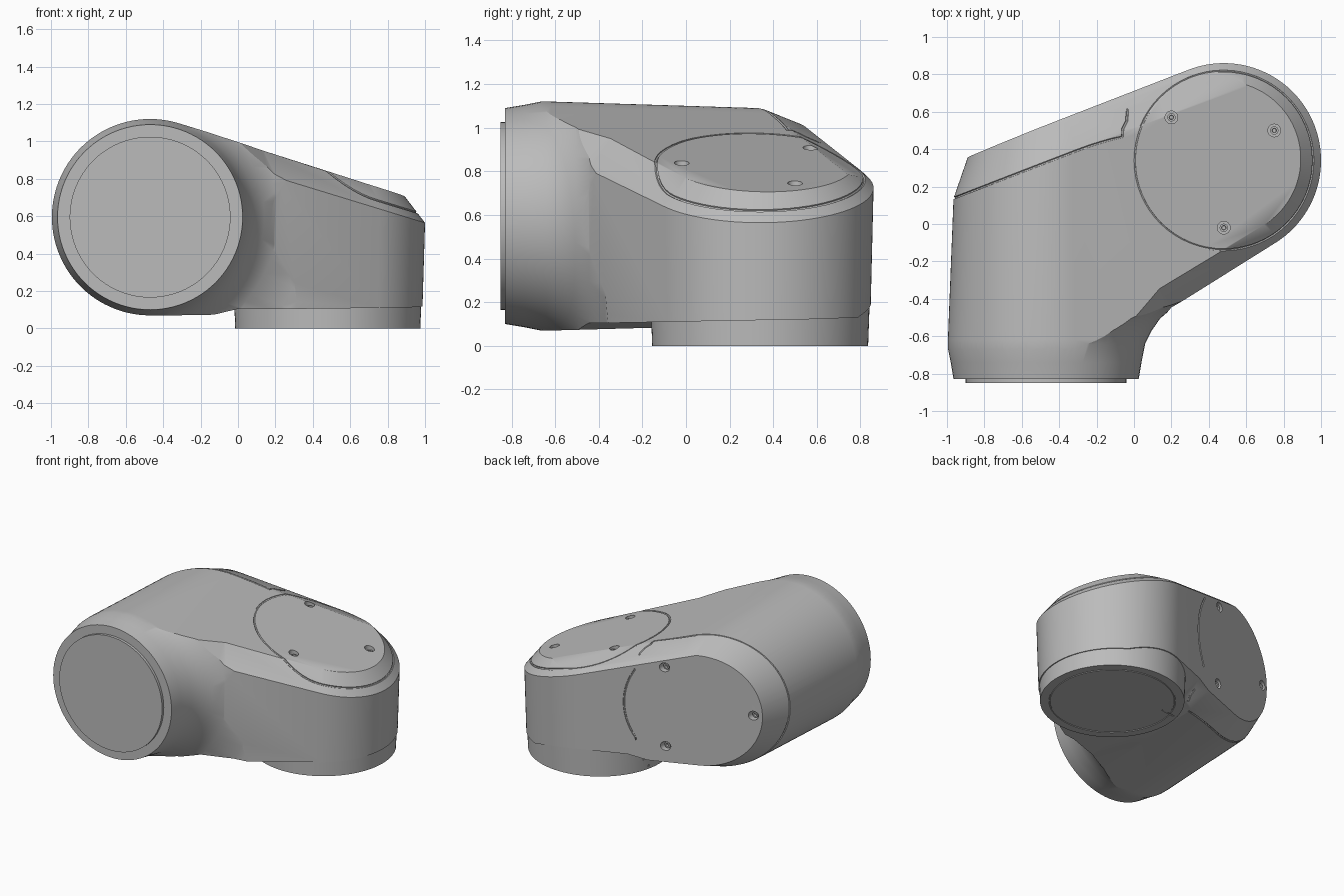
import bpy, bmesh
from math import sin, cos, tan, radians, pi
from mathutils import Vector, Matrix
from mathutils.bvhtree import BVHTree

if "Cube" in bpy.data.objects:
    bpy.data.objects.remove(bpy.data.objects["Cube"])

grey = bpy.data.materials.new("light_grey")
grey.use_nodes = True
grey.diffuse_color = (0.5, 0.5, 0.5, 1)
grey.node_tree.nodes["Principled BSDF"].inputs["Base Color"].default_value = (0.5, 0.5, 0.5, 1)

AX, AZ, AR = -0.47, 0.595, 0.525      # horizontal joint, axis along y
BX, BY, BR = 0.48, 0.34, 0.52         # vertical joint, axis along z
TOP, BACK, WALL = radians(17), radians(21.2), radians(32)


def top_z(x):
    return AZ + AR * cos(TOP) - (x - AX - AR * sin(TOP)) * tan(TOP)


def back_y(x):
    return BY + BR * cos(BACK) + (x - BX + BR * sin(BACK)) * tan(BACK)


def finish(name, bm):
    bmesh.ops.recalc_face_normals(bm, faces=bm.faces)
    me = bpy.data.meshes.new(name)
    bm.to_mesh(me)
    bm.free()
    me.materials.append(grey)
    ob = bpy.data.objects.new(name, me)
    bpy.context.scene.collection.objects.link(ob)
    return ob


def loft(name, rings):
    bm = bmesh.new()
    loops = [[bm.verts.new(p) for p in ring] for ring in rings]
    n = len(loops[0])
    for a, b in zip(loops, loops[1:]):
        for i in range(n):
            bm.faces.new((a[i], a[(i + 1) % n], b[(i + 1) % n], b[i]))
    bm.faces.new(loops[0])
    bm.faces.new(loops[-1])
    return finish(name, bm)


def turned(name, profile, along_y, cx, cy, n=96):
    """Solid of revolution; profile holds (radius, position along the axis)."""
    rings = []
    for r, h in profile:
        uv = [(cx + r * cos(2 * pi * i / n), cy + r * sin(2 * pi * i / n)) for i in range(n)]
        rings.append([(u, h, v) if along_y else (u, v, h) for u, v in uv])
    return loft(name, rings)


def boolean(ob, cutter, op):
    cutter.hide_render = True
    mod = ob.modifiers.new(op, 'BOOLEAN')
    mod.operation, mod.solver, mod.object = op, 'EXACT', cutter
    dg = bpy.context.evaluated_depsgraph_get()
    me = bpy.data.meshes.new_from_object(ob.evaluated_get(dg))
    ob.modifiers.clear()
    ob.data = me
    bpy.data.objects.remove(cutter)


def arc(cx, cy, r, a0, a1, n=64):
    return [(cx + r * cos(a0 + (a1 - a0) * i / n), cy + r * sin(a0 + (a1 - a0) * i / n))
            for i in range(n + 1)]


# Side outline of the housing, inset by d
def side_outline(d):
    pts = arc(AX, AZ, AR - d, pi / 2 - TOP, 1.5 * pi)
    x0, z0 = pts[0]
    return [(1.3, z0 - (1.3 - x0) * tan(TOP))] + pts + [
        (-0.13, AZ - AR + d), (0, 0.1 + d), (1.3, 0.1 + d)]


# Plan outline with the concave neck, inset by d
def plan_outline(d):
    pts = arc(BX, BY, BR - d, WALL - pi / 2, BACK + pi / 2)
    x0, y0 = pts[-1]
    neck = [(0.03, -1, 0), (0.03, -0.83, 0), (0.06, -0.7, 17), (0.11, -0.57, 35), (0.2, -0.449, 58)]
    return pts + [(-1.3, y0 - (x0 + 1.3) * tan(BACK)), (-1.3, -1)] + [
        (x - d * cos(radians(a)), y + d * sin(radians(a))) for x, y, a in neck]


# Housing: side shape crossed with plan shape, both with chamfered caps
body = loft("elbow_housing", [
    [(x, -1, z) for x, z in side_outline(0)],
    [(x, -0.62, z) for x, z in side_outline(0)],
    [(x, back_y(x) - 0.2, z) for x, z in side_outline(0.03)],
    [(x, back_y(x), z) for x, z in side_outline(0.11)]])
plan = loft("plan_helper", [
    [(x, y, -0.1) for x, y in plan_outline(0.02)],
    [(x, y, top_z(x) - 0.13) for x, y in plan_outline(0)],
    [(x, y, top_z(x)) for x, y in plan_outline(0.13)]])
boolean(body, plan, 'INTERSECT')

# Flared neck that blends the front flange into the side wall
flare = turned("flare_helper", [
    (0.495, -0.83), (0.51, -0.74), (0.53, -0.64), (0.565, -0.57), (0.61, -0.505),
    (0.68, -0.445), (0.85, -0.37), (2.5, -0.1), (2.5, 2)], True, AX, AZ)
boolean(body, flare, 'INTERSECT')

# Round foot
foot = turned("foot_helper", [(0.495, 0), (0.513, 0.5)], False, BX, BY)
boolean(body, foot, 'UNION')

surface = BVHTree.FromObject(body, bpy.context.evaluated_depsgraph_get())


def hit(origin, direction):
    return surface.ray_cast(Vector(origin), Vector(direction))[0]


def groove(points, width=0.007):
    """Thin seam cut along a closed path lying on the surface."""
    points = [p for p in points if p]
    cu = bpy.data.curves.new("seam_path", 'CURVE')
    cu.dimensions, cu.bevel_depth, cu.bevel_resolution = '3D', width, 1
    sp = cu.splines.new('POLY')
    sp.points.add(len(points) - 1)
    for p, co in zip(sp.points, points):
        p.co = (*co, 1)
    sp.use_cyclic_u = True
    path = bpy.data.objects.new("seam_path", cu)
    bpy.context.scene.collection.objects.link(path)
    dg = bpy.context.evaluated_depsgraph_get()
    me = bpy.data.meshes.new_from_object(path.evaluated_get(dg))
    bpy.data.objects.remove(path)
    bm = bmesh.new()
    bm.from_mesh(me)
    boolean(body, finish("seam_helper", bm), 'DIFFERENCE')


# Seam of the round top cover
groove([hit((x, y, 3), (0, 0, -1)) for x, y in arc(BX, BY, 0.478, 0, 2 * pi)[:-1]])

# Seam of the back cover: round the barrel, then across the back face
seam = []
for i in range(49):
    a = radians(44 + 272 * i / 48)
    x = AX + 0.49 * cos(a)
    seam.append(hit((AX + 2 * cos(a), back_y(x) - 0.2, AZ + 2 * sin(a)), (-cos(a), 0, -sin(a))))
corner = [(-0.06, 0.51), (-0.04, 0.55), (-0.035, 0.6)]
seam += [hit((x, y, -1), (0, 0, 1)) for x, y in corner]
seam += [hit((x, 3, z), (0, -1, 0)) for x, z in arc(AX, AZ, 0.49, radians(-32), radians(32), 16)]
seam += [hit((x, y, 3), (0, 0, -1)) for x, y in reversed(corner)]
groove(seam)

# Ring seam under the foot
groove([Vector((x, y, 0)) for x, y in arc(BX, BY, 0.43, 0, 2 * pi)[:-1]], 0.005)

# Countersunk cover screws
screws = [(False, 0.2, 0.57), (False, 0.75, 0.5), (False, 0.48, -0.02),
          (True, -0.25, 0.895), (True, -0.25, 0.295), (True, -0.83, AZ)]
parts = [body]
for k, (on_back, u, v) in enumerate(screws):
    h = hit((u, 3, v), (0, -1, 0)).y if on_back else hit((u, v, 3), (0, 0, -1)).z
    hole = turned("hole_helper", [(0.034, h - 0.045), (0.034, h + 0.05)], on_back, u, v, 24)
    boolean(body, hole, 'DIFFERENCE')
    parts.append(turned(f"cover_screw_{k + 1}", [
        (0.022, h - 0.05), (0.022, h - 0.02), (0.012, h - 0.02), (0.01, h - 0.035)],
        on_back, u, v, 24))

# Mounting disc on the front flange
parts.append(turned("front_mounting_disc", [(0.43, -0.85), (0.43, -0.82)], True, AX, AZ))

for ob in bpy.context.scene.objects:
    ob.select_set(ob in parts)
bpy.context.view_layer.objects.active = body
bpy.ops.object.shade_smooth_by_angle(angle=radians(25))
